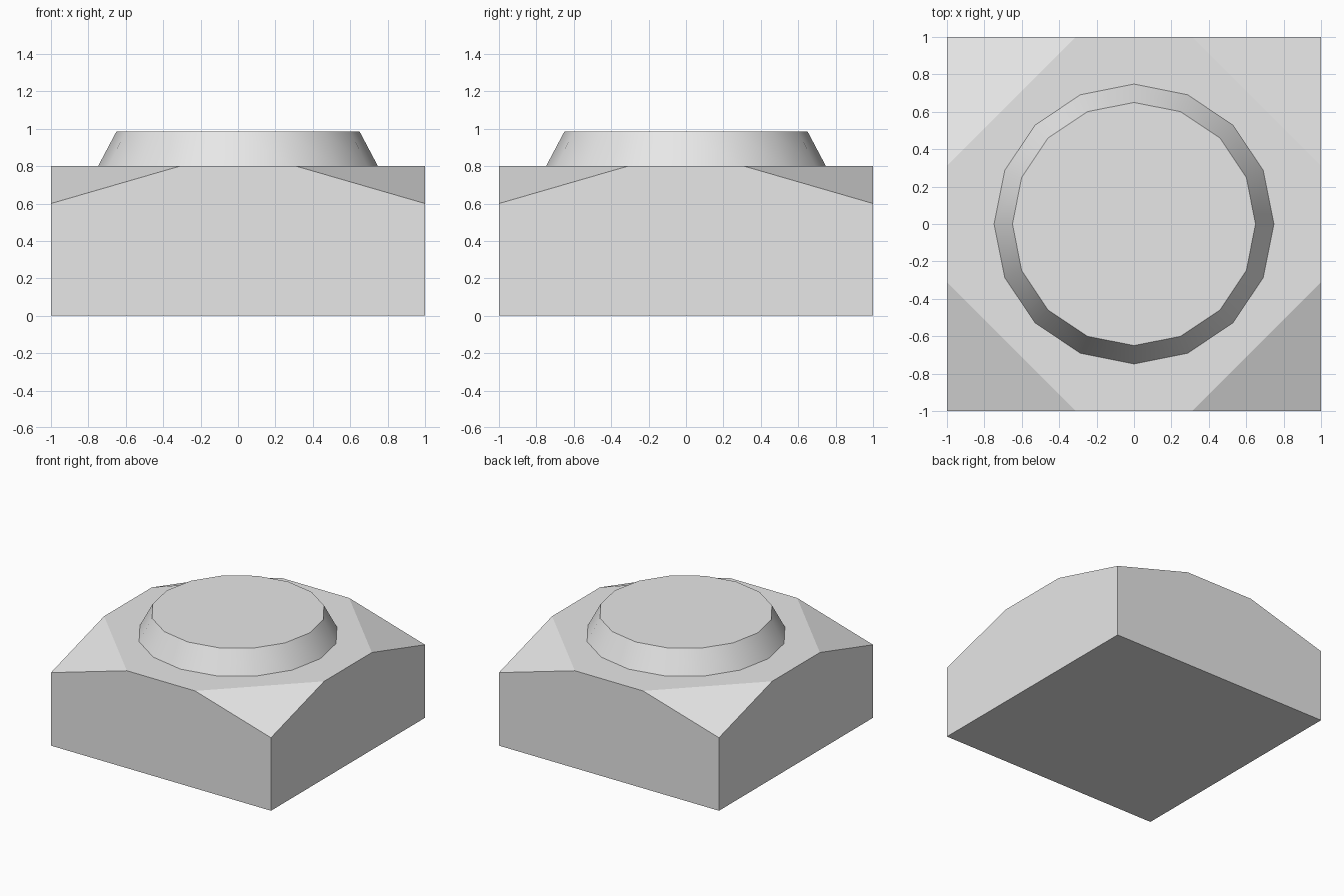
import bpy
import bmesh
from mathutils import Vector

default = bpy.data.objects.get("Cube")
if default:
    bpy.data.objects.remove(default, do_unlink=True)

BASE_H, CORNER_H, FLAT = 0.8, 0.6, 0.31   # base height, corner height, half flat edge
CAP_TOP, CAP_R0, CAP_R1 = 0.985, 0.748, 0.65

grey = bpy.data.materials.new("plain grey")
grey.use_nodes = True
colour = (0.8, 0.8, 0.8, 1)
grey.diffuse_color = colour
grey.node_tree.nodes["Principled BSDF"].inputs["Base Color"].default_value = colour


def add_object(name, bm):
    bmesh.ops.recalc_face_normals(bm, faces=bm.faces)
    mesh = bpy.data.meshes.new(name)
    bm.to_mesh(mesh)
    bm.free()
    mesh.materials.append(grey)
    obj = bpy.data.objects.new(name, mesh)
    bpy.context.collection.objects.link(obj)
    return obj


# Square base with its four top corners sliced to a slope
bm = bmesh.new()
bmesh.ops.create_cube(bm, size=2)
for v in bm.verts:
    v.co.z = BASE_H if v.co.z > 0 else 0
for sx in (-1, 1):
    for sy in (-1, 1):
        corner = Vector((sx, sy, CORNER_H))
        a = Vector((sx, sy * FLAT, BASE_H))
        b = Vector((sx * FLAT, sy, BASE_H))
        normal = (a - corner).cross(b - corner)
        if normal.z < 0:
            normal.negate()
        cut = bmesh.ops.bisect_plane(
            bm, geom=bm.verts[:] + bm.edges[:] + bm.faces[:],
            plane_co=corner, plane_no=normal, clear_outer=True)
        rim = [e for e in cut["geom_cut"] if isinstance(e, bmesh.types.BMEdge)]
        bmesh.ops.holes_fill(bm, edges=rim, sides=0)
add_object("base_block", bm)

# Tapered round cap
bm = bmesh.new()
bmesh.ops.create_cone(bm, cap_ends=True, segments=16, radius1=CAP_R0,
                      radius2=CAP_R1, depth=CAP_TOP - BASE_H)
bmesh.ops.translate(bm, verts=bm.verts, vec=(0, 0, (CAP_TOP + BASE_H) / 2))
cap = add_object("round_cap", bm)
bpy.ops.object.select_all(action="DESELECT")
cap.select_set(True)
bpy.context.view_layer.objects.active = cap
bpy.ops.object.shade_smooth_by_angle()
